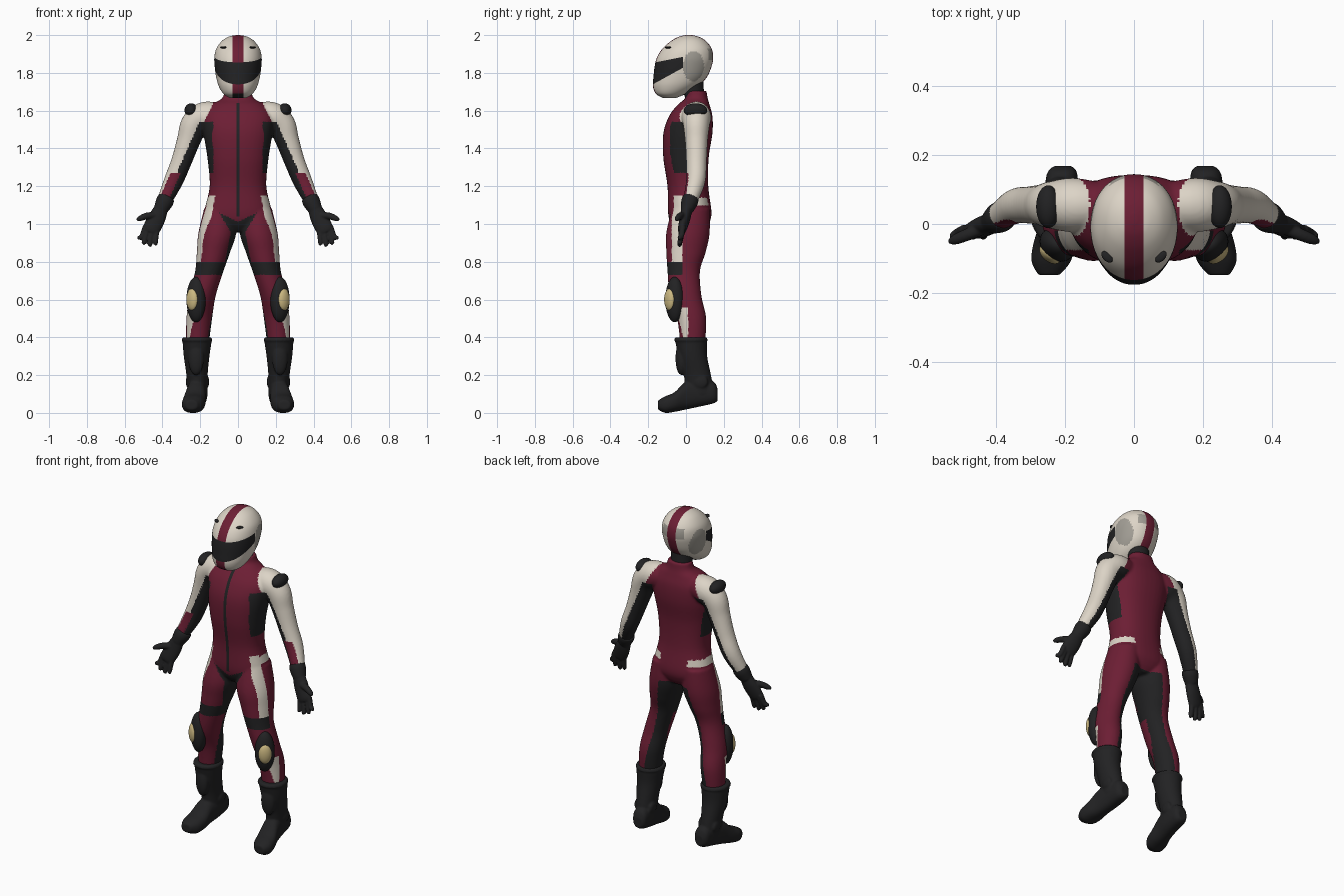
import bpy, bmesh
from math import sin, cos, pi, radians
from mathutils import Vector, Matrix, Euler
from mathutils.bvhtree import BVHTree

cube = bpy.data.objects.get("Cube")
if cube:
    bpy.data.objects.remove(cube, do_unlink=True)

X, Y, Z = Vector((1, 0, 0)), Vector((0, 1, 0)), Vector((0, 0, 1))


def material(name, *rgb):
    mat = bpy.data.materials.new(name)
    mat.use_nodes = True
    mat.diffuse_color = (*rgb, 1)
    mat.node_tree.nodes["Principled BSDF"].inputs["Base Color"].default_value = (*rgb, 1)
    return mat


crimson = material("crimson leather", .15, .013, .034)
cream = material("cream", .72, .66, .57)
black = material("black", .016, .016, .017)
grey = material("grey", .36, .34, .3)
tan = material("tan", .6, .48, .22)
palette = [crimson, cream, black, grey]
CRIMSON, CREAM, BLACK, GREY = range(4)


def spline(rings, steps):
    """Smoothly interpolated rings (centre x, y, z, half width, half depth)."""
    out = []
    last = len(rings) - 1
    for i in range(last):
        quad = [rings[min(max(j, 0), last)] for j in range(i - 1, i + 3)]
        for k in range(steps):
            t = k / steps
            out.append([b + t * (c - a + t * (2 * a - 5 * b + 4 * c - d
                        + t * (3 * (b - c) + d - a))) / 2
                        for a, b, c, d in zip(*quad)])
    return out + [list(rings[-1])]


def loft(bm, rings, axis=None, side=1, seg=40, steps=6, power=2):
    rows = spline(rings, steps)
    loops = []
    for i, (x, y, z, a, b) in enumerate(rows):
        ahead, behind = rows[min(i + 1, len(rows) - 1)], rows[max(i - 1, 0)]
        t = axis or (Vector(ahead[:3]) - Vector(behind[:3])).normalized()
        u = (Z if abs(t.y) > .9 else Y).cross(t).normalized()
        v = t.cross(u)
        loop = []
        for k in range(seg):
            c, s = cos(2 * pi * k / seg), sin(2 * pi * k / seg)
            c = abs(c) ** (2 / power) * (1 if c > 0 else -1)
            s = abs(s) ** (2 / power) * (1 if s > 0 else -1)
            p = Vector((x, y, z)) + u * c * max(a, .002) + v * s * max(b, .002)
            loop.append(bm.verts.new((p.x * side, p.y, p.z)))
        loops.append(loop)
    for low, high in zip(loops, loops[1:]):
        for k in range(seg):
            n = (k + 1) % seg
            bm.faces.new((low[k], low[n], high[n], high[k]))
    bm.faces.new(loops[0])
    bm.faces.new(loops[-1])


def ellipsoid(bm, centre, radii, turn=0, side=1):
    x, y, z = centre
    matrix = Matrix.LocRotScale(Vector((x * side, y, z)), Euler((0, 0, radians(turn * side))), Vector(radii))
    bmesh.ops.create_uvsphere(bm, u_segments=32, v_segments=20, radius=1, matrix=matrix)


def make(name, bm, mats, rule=None, voxel=0, rounds=4):
    """Turn a bmesh into an object, optionally fusing its volumes, then colour by rule."""
    bmesh.ops.recalc_face_normals(bm, faces=bm.faces[:])
    mesh = bpy.data.meshes.new(name)
    bm.to_mesh(mesh)
    bm.free()
    ob = bpy.data.objects.new(name, mesh)
    bpy.context.collection.objects.link(ob)
    if voxel:
        fuse = ob.modifiers.new("fuse", "REMESH")
        fuse.mode, fuse.voxel_size = "VOXEL", voxel
        relax = ob.modifiers.new("relax", "SMOOTH")
        relax.factor, relax.iterations = .5, rounds
        graph = bpy.context.evaluated_depsgraph_get()
        mesh = bpy.data.meshes.new_from_object(ob.evaluated_get(graph))
        ob.modifiers.clear()
        ob.data = mesh
    mesh.materials.clear()
    for mat in mats:
        mesh.materials.append(mat)
    for poly in mesh.polygons:
        poly.material_index = rule(*poly.center) if rule else 0
    mesh.shade_smooth()
    return ob


# Suit: torso, arms and legs fused into one skin
suit = bmesh.new()
loft(suit, [(0, .02, .96, .06, .07), (0, .02, 1, .15, .1), (0, .02, 1.06, .178, .115),
            (0, .01, 1.2, .15, .108), (0, 0, 1.35, .162, .12), (0, .01, 1.48, .182, .13),
            (0, .025, 1.57, .185, .115), (0, .04, 1.63, .14, .085),
            (0, .055, 1.665, .085, .06), (0, .055, 1.705, .07, .054)], Z, power=2.3)
for side in (1, -1):
    loft(suit, [(.07, .055, 1.575, .06, .06), (.17, .055, 1.568, .08, .078), (.23, .055, 1.525, .074, .07),
                (.262, .055, 1.44, .062, .06), (.3, .055, 1.33, .054, .054),
                (.345, .05, 1.22, .05, .05), (.405, .01, 1.09, .034, .034)], None, side)
    loft(suit, [(.095, .025, 1.08, .085, .1), (.11, .01, .95, .1, .115), (.13, 0, .85, .088, .104),
                (.152, -.012, .75, .075, .086), (.188, -.002, .62, .07, .084),
                (.205, .03, .5, .068, .077), (.215, .035, .36, .06, .065)], Z, side)


def suit_colour(x, y, z):
    x = abs(x)
    off = (x - .2) * .914 + (z - 1.55) * .406   # distance outside the arm's axis
    leg = .1 + .2 * (1 - z)                     # centre of the leg at this height
    if z > 1.54:
        return CREAM if x > .12 + (1.66 - z) * .5 else CRIMSON
    if z > 1.05 and off > -.06:
        if z < 1.27 and y < .03 and -.02 < off < .03:
            return CRIMSON
        return CREAM if off > 0 else BLACK
    if z > 1.27:
        return BLACK if x > .13 and -.085 < y < .06 else CRIMSON
    if 1.1 < z < 1.14 and y > -.02 and x > .09:
        return CREAM
    if .8 < z < 1.15 and x > leg + .05 and -.075 < y < -.02:
        return CREAM
    if .73 < z < .8 and y < -.02:
        return BLACK
    if z < .56 and x > leg + .035 and -.05 < y < .01:
        return CREAM
    if y < 0 and x < .1 and .89 + 1.7 * x < z < 1.01 + .5 * x:
        return BLACK
    if z < .97 and x < leg - (.07 if y < 0 else .01):
        return BLACK
    return CRIMSON


suit_object = make("riding_suit", suit, palette, suit_colour, voxel=.0075)

# Zip: a thin strip laid on the front of the suit
skin = BVHTree.FromPolygons([v.co for v in suit_object.data.vertices],
                            [p.vertices[:] for p in suit_object.data.polygons])
zipper = bmesh.new()
previous = None
for i in range(41):
    z = 1.04 + i * .015
    pair = []
    for x in (-.009, .009):
        hit = skin.ray_cast(Vector((x, -1, z)), Y)[0]
        pair.append(zipper.verts.new((x, hit.y - .004, z)))
    if previous:
        zipper.faces.new((previous[0], previous[1], pair[1], pair[0]))
    previous = pair
make("front_zip", zipper, [black])

# Neck
neck = bmesh.new()
loft(neck, [(0, .055, 1.64, .06, .05), (0, .04, 1.7, .062, .055), (0, .02, 1.8, .07, .07)], Z)
make("neck", neck, [black])

# Helmet, cut along the edges of the stripe and visor
helmet = bmesh.new()
profile = [(1.668, -.125, -.05, .045), (1.69, -.16, 0, .078), (1.73, -.175, .065, .102),
           (1.78, -.172, .112, .116), (1.84, -.165, .137, .124), (1.885, -.152, .144, .125),
           (1.93, -.123, .135, .114), (1.97, -.077, .104, .084), (1.992, -.035, .065, .048), (2, 0, .03, .01)]
loft(helmet, [(0, (front + back) / 2, z, width, (back - front) / 2)
              for z, front, back, width in profile], Z, seg=96, steps=8, power=2.1)


def visor_top(y):
    return 1.886 + .2 * (y + .01)


def visor_bottom(y):
    return 1.825 + .55 * (y + .02)


for point, normal in ((X * .028, X), (X * -.028, X), (Y * -.015, Y),
                      (Z * visor_top(0), Vector((0, -.2, 1))), (Z * visor_bottom(0), Vector((0, -.55, 1)))):
    bmesh.ops.bisect_plane(helmet, geom=helmet.verts[:] + helmet.edges[:] + helmet.faces[:],
                           plane_co=point, plane_no=normal)


def helmet_colour(x, y, z):
    x = abs(x)
    if y < -.015 and visor_bottom(y) < z < visor_top(y):
        return BLACK
    if x < .028:
        return CRIMSON if z > 1.69 else BLACK
    if x > .08 and ((y - .04) / .055) ** 2 + ((z - 1.835) / .08) ** 2 < 1:
        return GREY
    if x < .07 and y > .09 and 1.87 < z < 1.93:
        return GREY
    return CREAM


make("helmet", helmet, palette, helmet_colour)
vents = bmesh.new()
for side in (1, -1):
    ellipsoid(vents, (.078, -.095, 1.935), (.02, .012, .006), 45, side)
make("helmet_vents", vents, [black])

for side, label in ((1, "left"), (-1, "right")):
    # Shoulder and knee protectors
    pad = bmesh.new()
    ellipsoid(pad, (.248, .05, 1.602), (.035, .062, .037), 0, side)
    make(label + "_shoulder_pad", pad, [black])
    pad = bmesh.new()
    ellipsoid(pad, (.222, -.06, .6), (.055, .045, .12), 40, side)
    make(label + "_knee_pad", pad, [black])
    puck = bmesh.new()
    ellipsoid(puck, (.243, -.087, .6), (.036, .022, .058), 40, side)
    make(label + "_knee_slider", puck, [tan])

    # Glove: cuff, palm, fingers and thumb
    glove = bmesh.new()
    loft(glove, [(.378, .027, 1.14, .044, .042), (.39, .018, 1.115, .046, .044),
                 (.41, .005, 1.075, .037, .034)], None, side)
    loft(glove, [(.405, .005, 1.085, .036, .03), (.43, -.005, 1.03, .046, .028),
                 (.458, -.02, .975, .046, .023), (.468, -.025, .955, .036, .016)], None, side)
    for base, tip, low in ((.428, .44, .888), (.452, .47, .882), (.476, .502, .892), (.49, .526, .918)):
        loft(glove, [(base, -.017, .985, .015, .016), ((base + tip) / 2, -.026, .935, .014, .015),
                     (tip - .003, -.034, low + .008, .012, .012), (tip, -.036, low, .006, .006)],
             None, side, seg=16)
    loft(glove, [(.435, -.01, 1.045, .02, .02), (.48, -.03, 1.043, .018, .018),
                 (.517, -.045, 1.03, .015, .015), (.535, -.052, 1.02, .007, .007)], None, side, seg=16)
    make(label + "_glove", glove, [black], voxel=.005, rounds=2)

    # Boot: shaft, foot, heel cup, ankle disc and shin plate
    boot = bmesh.new()
    loft(boot, [(.217, .026, .4, .078, .086), (.217, .028, .37, .076, .083), (.219, .036, .3, .068, .076),
                (.217, .06, .2, .056, .072), (.213, .075, .1, .05, .075)], Z, side)
    loft(boot, [(.206, .168, .095, .025, .03), (.208, .145, .108, .044, .058), (.212, .07, .105, .05, .072),
                (.222, 0, .092, .052, .074), (.232, -.06, .058, .06, .052),
                (.24, -.11, .044, .056, .044), (.246, -.148, .042, .03, .024)], Y, side, power=2.4)
    ellipsoid(boot, (.262, .08, .165), (.014, .036, .036), 0, side)
    ellipsoid(boot, (.165, .08, .165), (.012, .034, .034), 0, side)
    ellipsoid(boot, (.222, -.025, .29), (.042, .03, .09), 10, side)
    ellipsoid(boot, (.217, .026, .385), (.083, .09, .016), 0, side)
    make(label + "_boot", boot, [black], voxel=.006, rounds=2)
